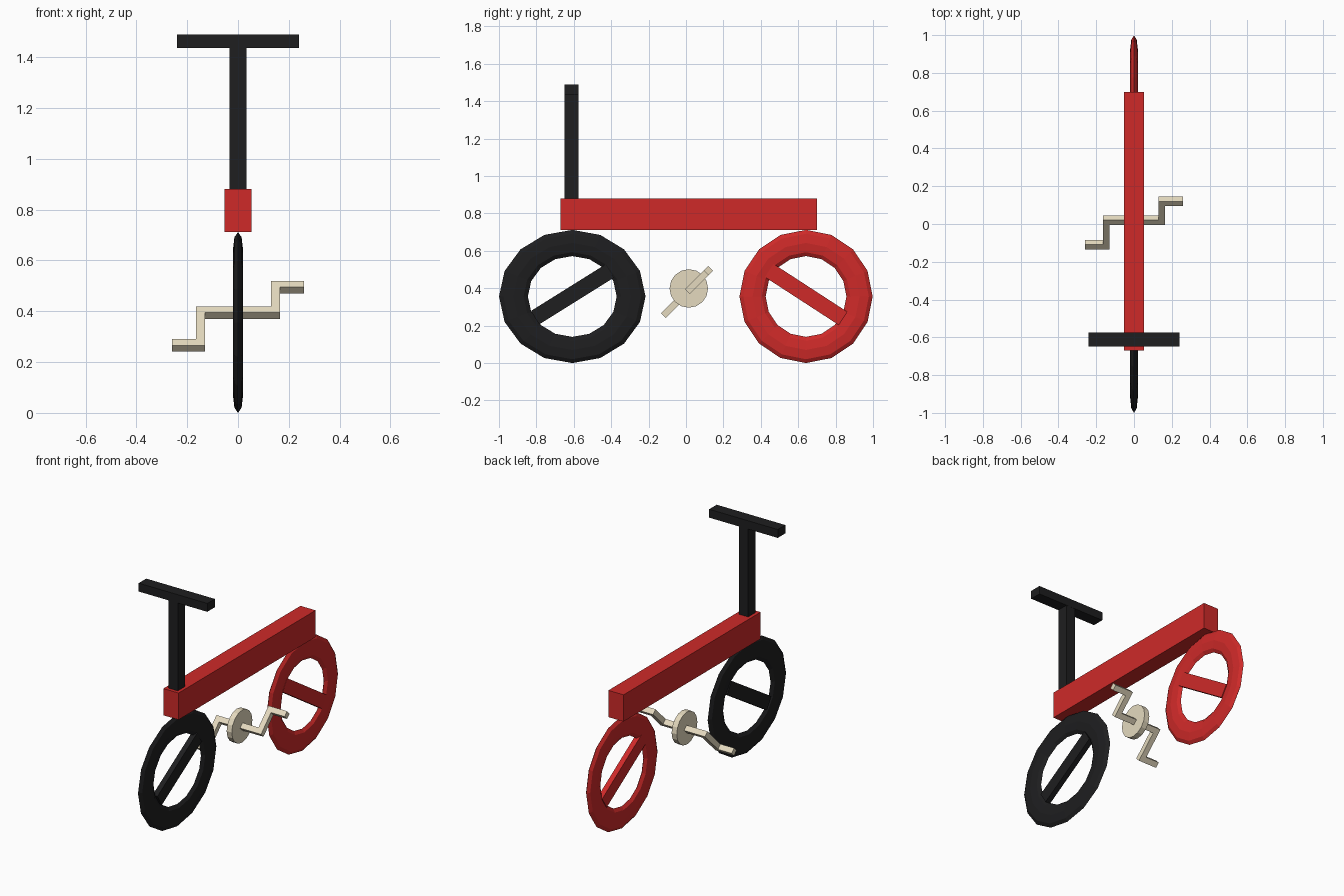
import bpy
from math import radians, cos, sin

if "Cube" in bpy.data.objects:
    bpy.data.objects.remove(bpy.data.objects["Cube"])


def material(name, rgb):
    m = bpy.data.materials.new(name)
    m.diffuse_color = (*rgb, 1)
    m.use_nodes = True
    m.node_tree.nodes["Principled BSDF"].inputs["Base Color"].default_value = m.diffuse_color
    return m


BLACK = material("black", (0.013, 0.013, 0.014))
RED = material("red", (0.62, 0.023, 0.022))
CREAM = material("cream", (0.78, 0.70, 0.52))


def finish(name, mat):
    ob = bpy.context.object
    ob.name = name
    ob.data.materials.append(mat)
    return ob


def box(name, center, size, mat, tilt=0):
    bpy.ops.mesh.primitive_cube_add(size=1, location=center, rotation=(radians(tilt), 0, 0))
    bpy.context.object.scale = size
    return finish(name, mat)


def wheel(name, y, stretch, tilt, mat):
    # flattened low-poly ring with one crossbar
    bpy.ops.mesh.primitive_torus_add(major_segments=16, minor_segments=8,
                                     major_radius=0.286, minor_radius=0.07,
                                     location=(0, y, 0.356), rotation=(0, radians(90), 0))
    # local z becomes world x after the turn
    bpy.context.object.scale = (1, stretch, 0.02 / 0.07)
    finish(name + "_tyre", mat)
    box(name + "_crossbar", (0, y, 0.367), (0.034, 0.47, 0.084), mat, tilt)


wheel("front_wheel", -0.608, 1.1, 32, BLACK)
wheel("rear_wheel", 0.642, 1.0, -33, RED)

# frame and handlebar
box("frame", (0, 0.015, 0.796), (0.106, 1.37, 0.169), RED)
box("steering_post", (0, -0.612, 1.155), (0.065, 0.073, 0.57), BLACK)
box("handlebar", (0, -0.612, 1.463), (0.48, 0.075, 0.053), BLACK)

# chainwheel and axle
AY, AZ, T = 0.02, 0.395, 0.035
bpy.ops.mesh.primitive_cylinder_add(vertices=16, radius=0.103, depth=0.036,
                                    location=(0, 0.015, 0.399), rotation=(0, radians(90), 0))
finish("chainwheel", CREAM)
box("crank_axle", (0, AY, AZ), (0.329, T, T), CREAM, 45)

# crank arms and pedals, pointing opposite ways
for label, side, length in (("left", -1, 0.183), ("right", 1, 0.141)):
    dy, dz = side * length * cos(radians(45)), side * length * sin(radians(45))
    box(label + "_crank_arm", (side * 0.147, AY + dy / 2, AZ + dz / 2),
        (T, length + T, T), CREAM, 45)
    box(label + "_pedal", (side * 0.195, AY + dy, AZ + dz), (0.13, T, T), CREAM, 45)
